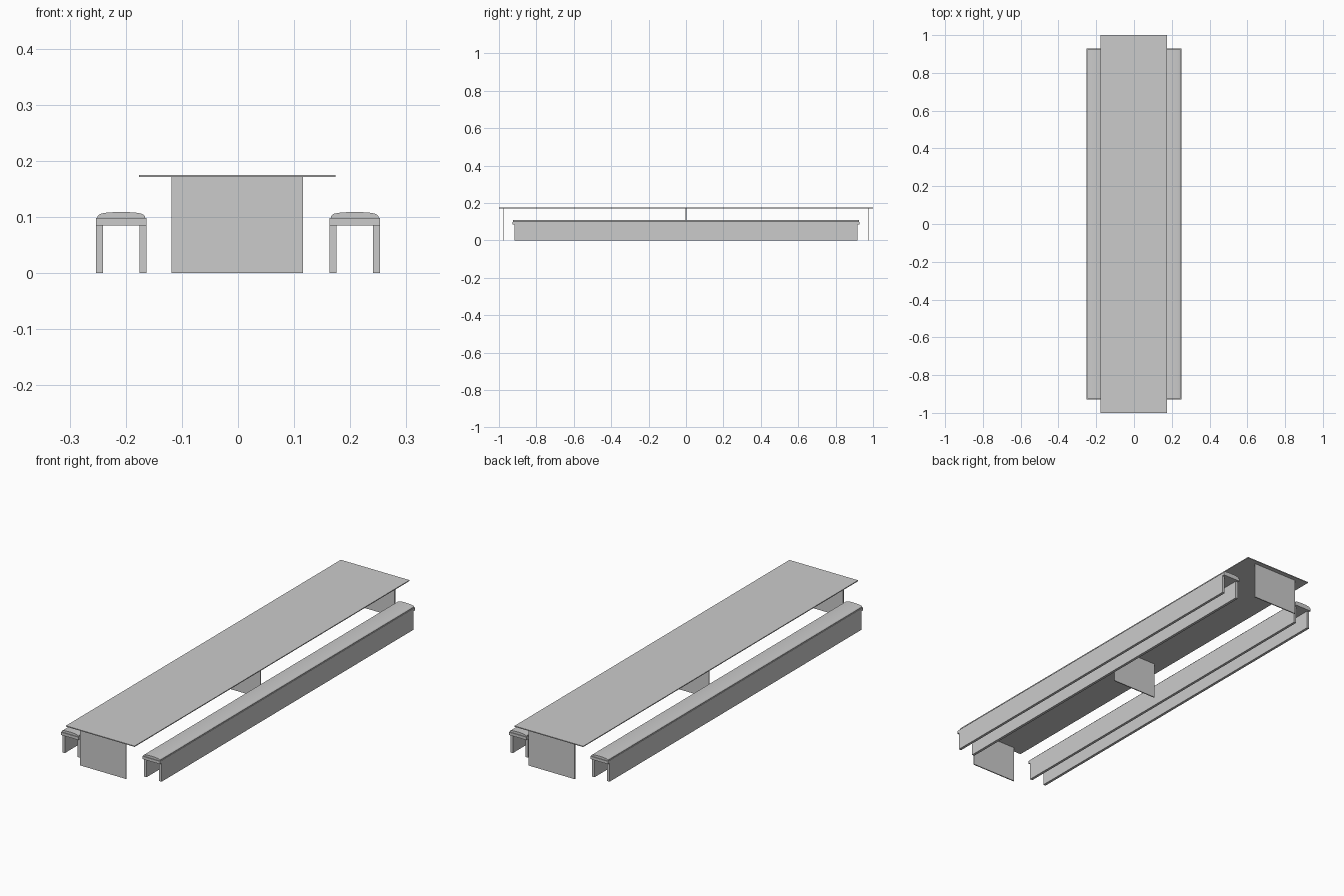
import bpy, bmesh

if "Cube" in bpy.data.objects:
    bpy.data.objects.remove(bpy.data.objects["Cube"])

TABLE_X = -0.0015
BENCH_X = 0.208


def box(name, x, y, z):
    """Box from (min, max) ranges on each axis."""
    bm = bmesh.new()
    bmesh.ops.create_cube(bm, size=1)
    for v in bm.verts:
        v.co = [r[0] if c < 0 else r[1] for c, r in zip(v.co, (x, y, z))]
    return finish(name, bm)


def finish(name, bm):
    bmesh.ops.recalc_face_normals(bm, faces=bm.faces)
    mesh = bpy.data.meshes.new(name)
    bm.to_mesh(mesh)
    bm.free()
    obj = bpy.data.objects.new(name, mesh)
    bpy.context.collection.objects.link(obj)
    return obj


def extrude_profile(name, points, x0, half_length):
    """Closed x/z profile extruded along y."""
    bm = bmesh.new()
    face = bm.faces.new([bm.verts.new((x0 + x, -half_length, z)) for x, z in points])
    ext = bmesh.ops.extrude_face_region(bm, geom=[face], use_keep_orig=True)
    for g in ext["geom"]:
        if isinstance(g, bmesh.types.BMVert):
            g.co.y = half_length
    return finish(name, bm)


# table top and its three upright panels
box("table_top", (TABLE_X - 0.175, TABLE_X + 0.175), (-1, 1), (0.171, 0.175))
for name, y in (("front_panel", -0.977), ("middle_panel", 0), ("back_panel", 0.977)):
    box(name, (TABLE_X - 0.117, TABLE_X + 0.117), (y - 0.0025, y + 0.0025), (0, 0.171))

# benches: seat board, rounded cushion and two long side boards
half = [(0.042, 0.098), (0.042, 0.1015), (0.040, 0.104), (0.036, 0.106),
        (0.028, 0.1075), (0.015, 0.1085)]
profile = half + [(0, 0.109)] + [(-x, z) for x, z in reversed(half)]
for label, side in (("left", -1), ("right", 1)):
    cx = side * BENCH_X
    box(label + "_seat", (cx - 0.0447, cx + 0.0447), (-0.928, 0.928), (0.085, 0.098))
    cushion = extrude_profile(label + "_cushion", profile, cx, 0.925)
    bpy.context.view_layer.objects.active = cushion
    cushion.select_set(True)
    bpy.ops.object.shade_smooth_by_angle(angle=0.6)
    cushion.select_set(False)
    for part, s in (("inner", -side), ("outer", side)):
        a, b = sorted((cx + s * 0.0447, cx + s * 0.0322))
        box(f"{label}_{part}_leg_board", (a, b), (-0.917, 0.917), (0, 0.085))
